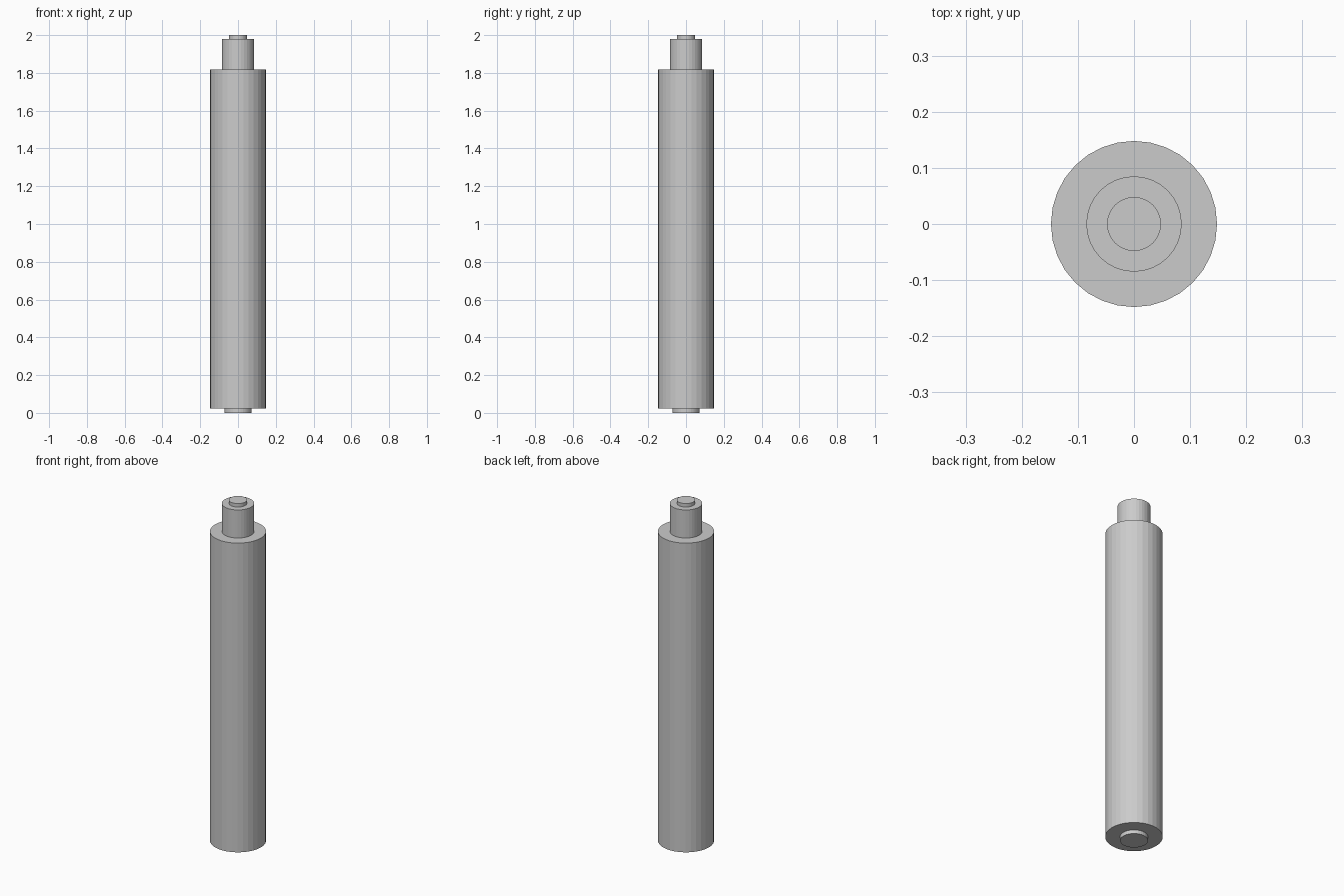
import bpy

if "Cube" in bpy.data.objects:
    bpy.data.objects.remove(bpy.data.objects["Cube"])

SIDES = 32


def cylinder(name, radius, z0, z1):
    """Upright flat-shaded cylinder between two heights."""
    bpy.ops.mesh.primitive_cylinder_add(
        vertices=SIDES, radius=radius, depth=z1 - z0,
        location=(0, 0, (z0 + z1) / 2))
    bpy.context.object.name = name


# Stacked parts, bottom to top: name, radius, bottom, top
for part in [
    ("bottom_pin", 0.072, 0.0, 0.022),
    ("main_body", 0.148, 0.022, 1.817),
    ("neck", 0.085, 1.817, 1.98),
    ("top_pin", 0.048, 1.98, 2.0),
]:
    cylinder(*part)
